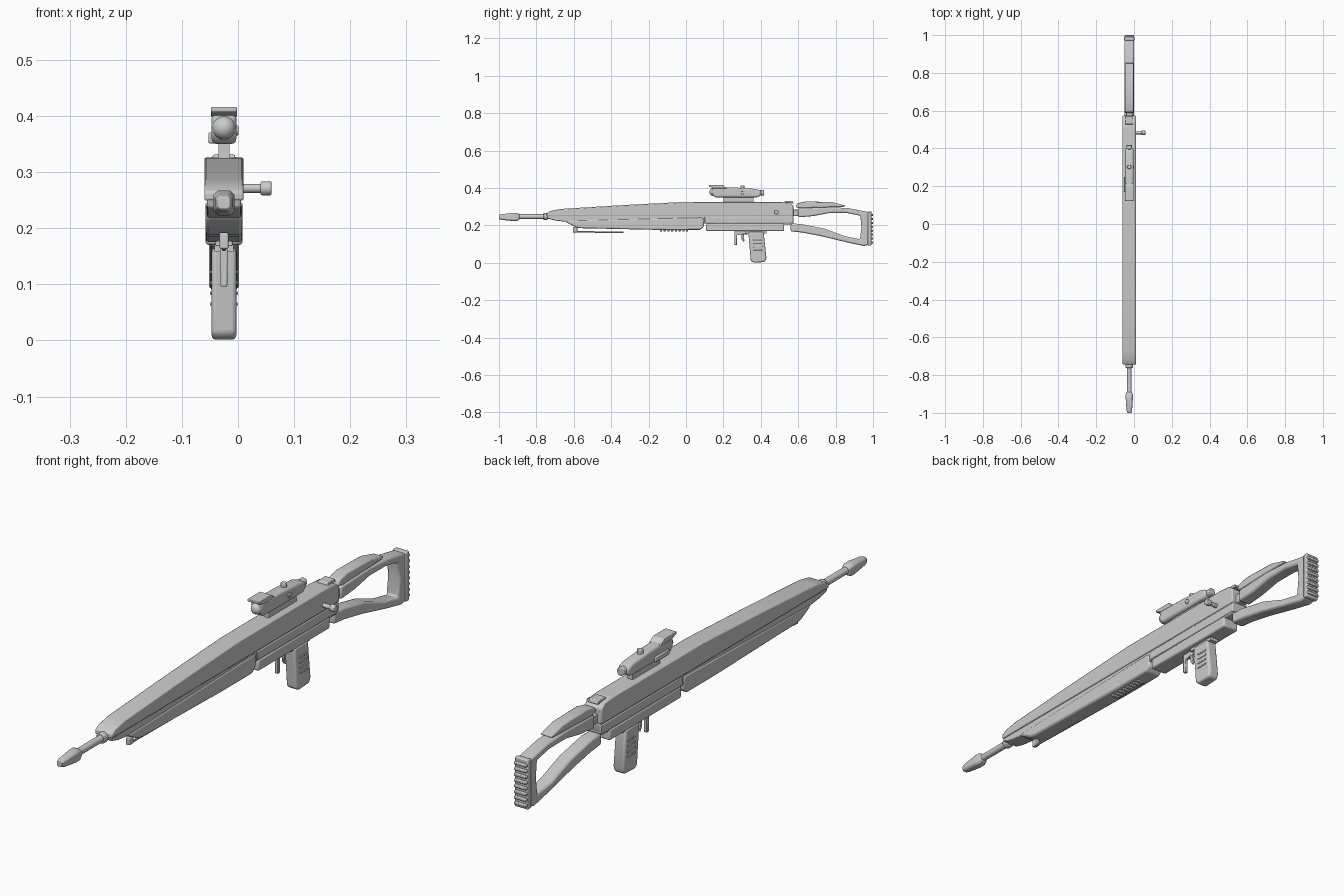
import bpy, bmesh, math
from mathutils import Matrix, Vector

CX = -0.025  # centre plane of the long body
grey = bpy.data.materials.new("grey")
grey.diffuse_color = (0.6, 0.6, 0.6, 1)


def finish(bm, name, bevel=0.0, segments=2):
    bmesh.ops.recalc_face_normals(bm, faces=bm.faces)
    me = bpy.data.meshes.new(name)
    bm.to_mesh(me)
    bm.free()
    me.materials.append(grey)
    ob = bpy.data.objects.new(name, me)
    bpy.context.collection.objects.link(ob)
    if bevel:
        m = ob.modifiers.new("bevel", 'BEVEL')
        m.width, m.segments, m.limit_method = bevel, segments, 'ANGLE'
        m.angle_limit = math.radians(35)
    bpy.ops.object.select_all(action='DESELECT')
    ob.select_set(True)
    bpy.context.view_layer.objects.active = ob
    bpy.ops.object.shade_smooth_by_angle(angle=math.radians(35))
    return ob


def prism(name, pts, width, bevel=0.0, x=CX, segments=2):
    """Side profile of (y, z) points, extruded across x."""
    bm = bmesh.new()
    f = bm.faces.new([bm.verts.new((x - width / 2, y, z)) for y, z in pts])
    r = bmesh.ops.extrude_face_region(bm, geom=[f])
    vs = [v for v in r['geom'] if isinstance(v, bmesh.types.BMVert)]
    bmesh.ops.translate(bm, vec=(width, 0, 0), verts=vs)
    return finish(bm, name, bevel, segments)


def box(name, y0, y1, z0, z1, width, bevel=0.0, x=CX):
    return prism(name, [(y0, z0), (y1, z0), (y1, z1), (y0, z1)], width, bevel, x)


def rod(name, a, b, r, r2=None, n=20, bevel=0.0):
    """Cylinder or cone between two points."""
    a, b = Vector(a), Vector(b)
    bm = bmesh.new()
    rot = (b - a).to_track_quat('Z', 'Y').to_matrix().to_4x4()
    bmesh.ops.create_cone(bm, cap_ends=True, segments=n, radius1=r,
                          radius2=r if r2 is None else r2, depth=(b - a).length,
                          matrix=Matrix.Translation((a + b) / 2) @ rot)
    return finish(bm, name, bevel)


def loft(name, rings, bevel=0.0):
    """Chamfered rectangular sections (y, z centre, half width, half height)."""
    bm = bmesh.new()
    prev = None
    for y, zc, w, h in rings:
        c = min(w, h) * 0.4
        sec = [(-w, -h + c), (-w + c, -h), (w - c, -h), (w, -h + c),
               (w, h - c), (w - c, h), (-w + c, h), (-w, h - c)]
        ring = [bm.verts.new((CX + x, y, zc + z)) for x, z in sec]
        if prev:
            for i in range(8):
                j = (i + 1) % 8
                bm.faces.new((prev[i], prev[j], ring[j], ring[i]))
        else:
            bm.faces.new(ring)
        prev = ring
    bm.faces.new(prev)
    return finish(bm, name, bevel)


# Main body: long upper shell, slightly narrower core, fore-end and receiver
prism("upper_body", [(-0.745, 0.249), (-0.745, 0.265), (-0.725, 0.277), (-0.67, 0.288),
                     (-0.35, 0.308), (-0.02, 0.325), (0.5, 0.326), (0.555, 0.322),
                     (0.575, 0.306), (0.575, 0.249)], 0.07, 0.004)
prism("body_core", [(-0.745, 0.252), (-0.74, 0.237), (-0.7, 0.226), (-0.6, 0.215),
                    (0.565, 0.205), (0.575, 0.22), (0.575, 0.252)], 0.06, 0.003)
prism("fore_end", [(-0.645, 0.225), (-0.635, 0.213), (-0.585, 0.188), (-0.56, 0.185),
                   (-0.1, 0.175), (0.075, 0.175), (0.095, 0.192), (0.097, 0.238),
                   (0.08, 0.243)], 0.066, 0.008)
box("receiver_band", 0.1, 0.575, 0.212, 0.246, 0.066, 0.003)
box("receiver_base", 0.108, 0.525, 0.17, 0.211, 0.066, 0.006)

# Barrel and muzzle
rod("barrel", (CX, -0.92, 0.247), (CX, -0.7, 0.247), 0.013)
rod("barrel_collar", (CX, -0.762, 0.247), (CX, -0.74, 0.247), 0.019, bevel=0.003)
loft("muzzle", [(-1.0, 0.245, 0.011, 0.011), (-0.985, 0.245, 0.015, 0.015),
                (-0.925, 0.245, 0.019, 0.022), (-0.905, 0.245, 0.019, 0.022),
                (-0.89, 0.246, 0.014, 0.014)], 0.002)

# Folded strut and grip teeth below the fore-end
rod("strut", (CX, -0.6, 0.166), (CX, -0.335, 0.163), 0.004, n=10)
box("strut_mount", -0.605, -0.58, 0.163, 0.192, 0.016, 0.003)
for i in range(8):
    box("fore_end_tooth", -0.14 + i * 0.02, -0.128 + i * 0.02, 0.168, 0.18, 0.03, 0.002)

# Pistol grip with side slats, trigger and guard post
box("grip_collar", 0.315, 0.43, 0.158, 0.172, 0.034)
prism("grip", [(0.333, 0.165), (0.415, 0.165), (0.43, 0.025), (0.422, 0.004),
               (0.36, 0.001), (0.346, 0.012)], 0.044, 0.008, segments=3)
for i in range(4):
    z = 0.062 + i * 0.019
    box("grip_slat", 0.362, 0.41, z, z + 0.006, 0.05, 0.002)
prism("guard_post", [(0.258, 0.172), (0.258, 0.096), (0.272, 0.096), (0.272, 0.148),
                     (0.3, 0.152), (0.33, 0.152), (0.33, 0.172)], 0.012, 0.002)
prism("trigger", [(0.296, 0.16), (0.298, 0.125), (0.307, 0.113), (0.313, 0.118),
                  (0.308, 0.135), (0.312, 0.16)], 0.01, 0.002)

# Open shoulder stock
prism("stock_frame", [(0.6, 0.292), (0.765, 0.298), (0.87, 0.292), (0.975, 0.272),
                      (0.975, 0.095), (0.95, 0.09), (0.87, 0.107), (0.72, 0.143),
                      (0.62, 0.162), (0.56, 0.168), (0.56, 0.21), (0.615, 0.208),
                      (0.74, 0.183), (0.85, 0.142), (0.93, 0.126), (0.938, 0.19),
                      (0.932, 0.252), (0.86, 0.266), (0.765, 0.266), (0.68, 0.25),
                      (0.6, 0.243)], 0.05, 0.007)
prism("cheek_rest", [(0.585, 0.298), (0.595, 0.318), (0.64, 0.328), (0.78, 0.325),
                     (0.855, 0.305), (0.84, 0.299), (0.61, 0.292)], 0.046, 0.005)
box("stock_joint", 0.56, 0.61, 0.25, 0.285, 0.034, 0.003)
box("butt_plate", 0.972, 0.992, 0.093, 0.275, 0.054, 0.004)
for i in range(8):
    z = 0.103 + i * 0.021
    box("butt_ridge", 0.985, 1.0, z, z + 0.011, 0.05, 0.003)

# Rear sight and charging handle
prism("rear_sight", [(0.525, 0.322), (0.53, 0.331), (0.57, 0.331), (0.575, 0.318)], 0.04, 0.002)
rod("bolt_rod", (0.0, 0.483, 0.271), (0.045, 0.483, 0.271), 0.008)
rod("bolt_knob", (0.04, 0.483, 0.271), (0.06, 0.483, 0.271), 0.0125, bevel=0.003)

# Scope: stem, body, hood, lens, eyepiece and knobs
box("scope_stem", 0.2, 0.36, 0.32, 0.358, 0.02)
prism("scope_body", [(0.14, 0.365), (0.155, 0.35), (0.385, 0.35), (0.402, 0.362),
                     (0.402, 0.385), (0.37, 0.395), (0.27, 0.402), (0.14, 0.405)],
      0.044, 0.009, segments=3)
prism("scope_hood", [(0.122, 0.408), (0.122, 0.416), (0.195, 0.416), (0.22, 0.398),
                     (0.15, 0.398)], 0.046, 0.002)
bm = bmesh.new()
bmesh.ops.create_uvsphere(bm, u_segments=24, v_segments=12, radius=0.021,
                          matrix=Matrix.Translation((CX, 0.146, 0.379)))
finish(bm, "scope_lens")
rod("eyepiece", (CX, 0.395, 0.374), (CX, 0.418, 0.374), 0.015, bevel=0.003)
rod("top_knob", (CX, 0.302, 0.39), (CX, 0.302, 0.414), 0.011, bevel=0.002)
rod("side_knob", (CX, 0.302, 0.374), (0.001, 0.302, 0.374), 0.009, bevel=0.002)
box("side_switch", 0.17, 0.25, 0.351, 0.371, 0.012, 0.003, x=-0.047)
